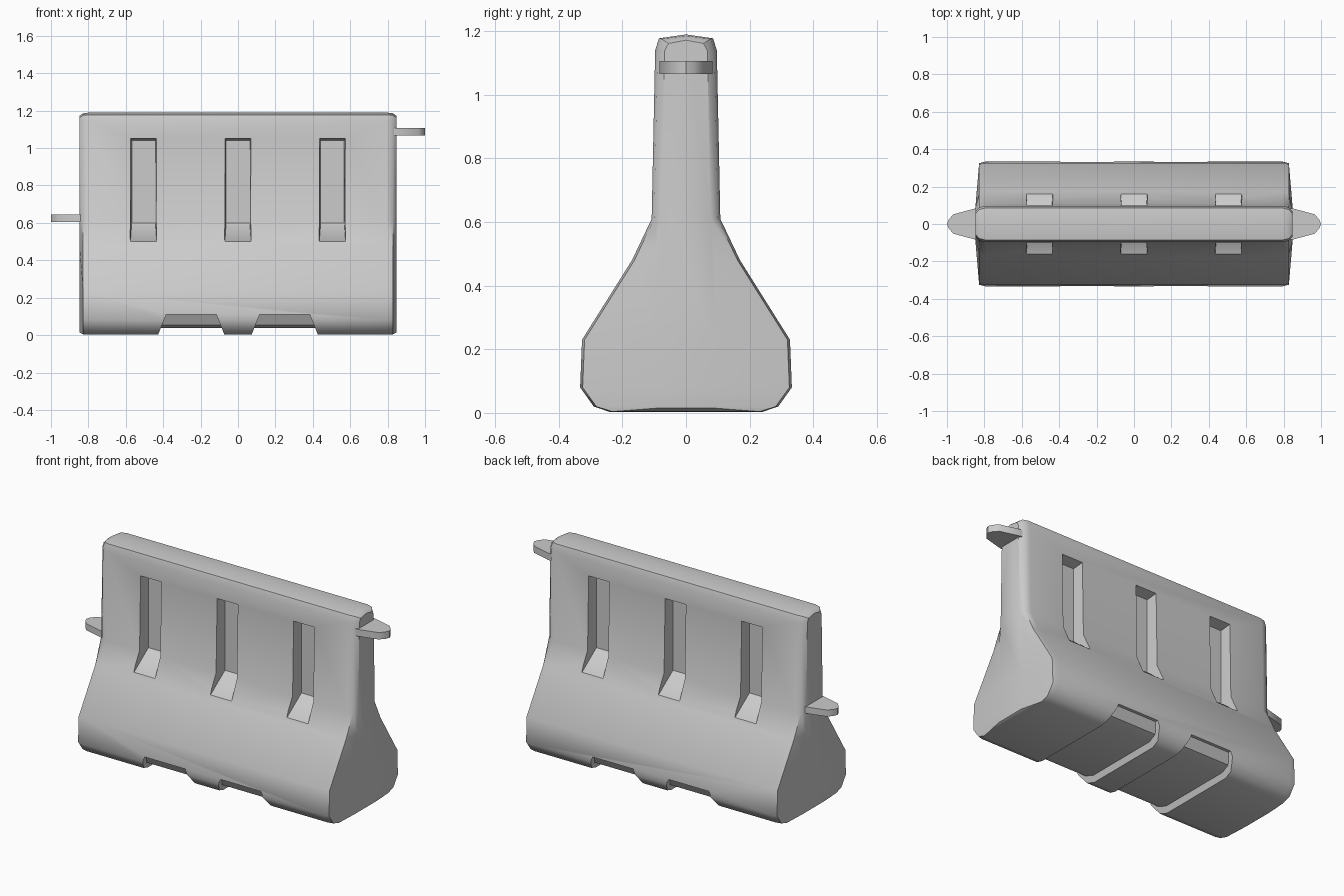
import bpy, bmesh, math

if "Cube" in bpy.data.objects:
    bpy.data.objects.remove(bpy.data.objects["Cube"])


def make(name, bm):
    bmesh.ops.recalc_face_normals(bm, faces=bm.faces)
    me = bpy.data.meshes.new(name)
    bm.to_mesh(me)
    bm.free()
    ob = bpy.data.objects.new(name, me)
    bpy.context.collection.objects.link(ob)
    return ob


def loft(name, rings):
    """Skin a list of closed point rings and cap both ends."""
    bm = bmesh.new()
    vs = [[bm.verts.new(p) for p in r] for r in rings]
    n = len(vs[0])
    for a, b in zip(vs, vs[1:]):
        for i in range(n):
            j = (i + 1) % n
            bm.faces.new((a[i], a[j], b[j], b[i]))
    bm.faces.new(vs[0])
    bm.faces.new(vs[-1])
    return make(name, bm)


# Main body: bottle-shaped section lofted along x, with rounded ends
half = [(0.24, 0.003), (0.29, 0.02), (0.333, 0.08), (0.327, 0.23), (0.17, 0.48),
        (0.108, 0.61), (0.097, 1.14), (0.085, 1.178)]


def section(x, inset, top, clamp=9):
    right = [(min(max(y - inset, 0), clamp), min(max(z, inset * 0.5), top - 0.01))
             for y, z in half]
    pts = right + [(0, top)] + [(-y, z) for y, z in reversed(right)]
    return [(x, y, z) for y, z in pts]


ends = [(0.848, 0.03, 1.172, 0.09), (0.828, 0.008, 1.186, 9), (0.795, 0, 1.19, 9)]
rings = [section(-x, i, t, c) for x, i, t, c in ends]
rings += [section(x, i, t, c) for x, i, t, c in reversed(ends)]
body = loft("barrier_body", rings)

cutters = []

# Upright slots on both faces: sloped foot, slightly flared walls
slot = [(0.033, 1.04, 0.063), (0.033, 0.60, 0.063), (0.158, 0.50, 0.07),
        (0.20, 0.50, 0.077), (0.20, 1.07, 0.077)]
for x in (-0.505, 0, 0.505):
    for s in (-1, 1):
        cutters.append(loft("slot_cutter", [
            [(x + k * w, s * y, z) for y, z, w in slot] for k in (-1, 1)]))

# Forklift pockets: low tunnel with raised mouths and slanted sides
pocket = [(0.40, 0.115), (0.315, 0.11), (0.285, 0.055), (0.23, 0.037)]
roof = pocket + [(-y, z) for y, z in reversed(pocket)]
prof = roof + [(-0.40, -0.05), (0.40, -0.05)]
for x in (-0.25, 0.25):
    cutters.append(loft("pocket_cutter", [
        [(x + k * (0.178 - 0.4 * z), y, z) for y, z in prof] for k in (-1, 1)]))

bpy.context.view_layer.objects.active = body
for c in cutters:
    m = body.modifiers.new("cut", 'BOOLEAN')
    m.operation = 'DIFFERENCE'
    m.solver = 'EXACT'
    m.object = c
    c.hide_render = True
    bpy.ops.object.modifier_apply(modifier=m.name)
for c in cutters:
    bpy.data.objects.remove(c)

# Coupling tabs: high on the right end, low on the left end
outline = [(0.78, 0.085), (0.85, 0.083), (0.965, 0.052), (0.99, 0.025), (1.0, 0)]
plan = outline + [(x, -y) for x, y in reversed(outline[:-1])]
tabs = [loft(name, [[(s * x, y, z) for x, y in plan] for z in (z0, z1)])
        for name, s, z0, z1 in (("right_coupling_tab", 1, 1.066, 1.107),
                                ("left_coupling_tab", -1, 0.606, 0.645))]

for ob in [body] + tabs:
    bpy.ops.object.select_all(action='DESELECT')
    ob.select_set(True)
    bpy.context.view_layer.objects.active = ob
    bpy.ops.object.shade_smooth_by_angle(angle=math.radians(40))
